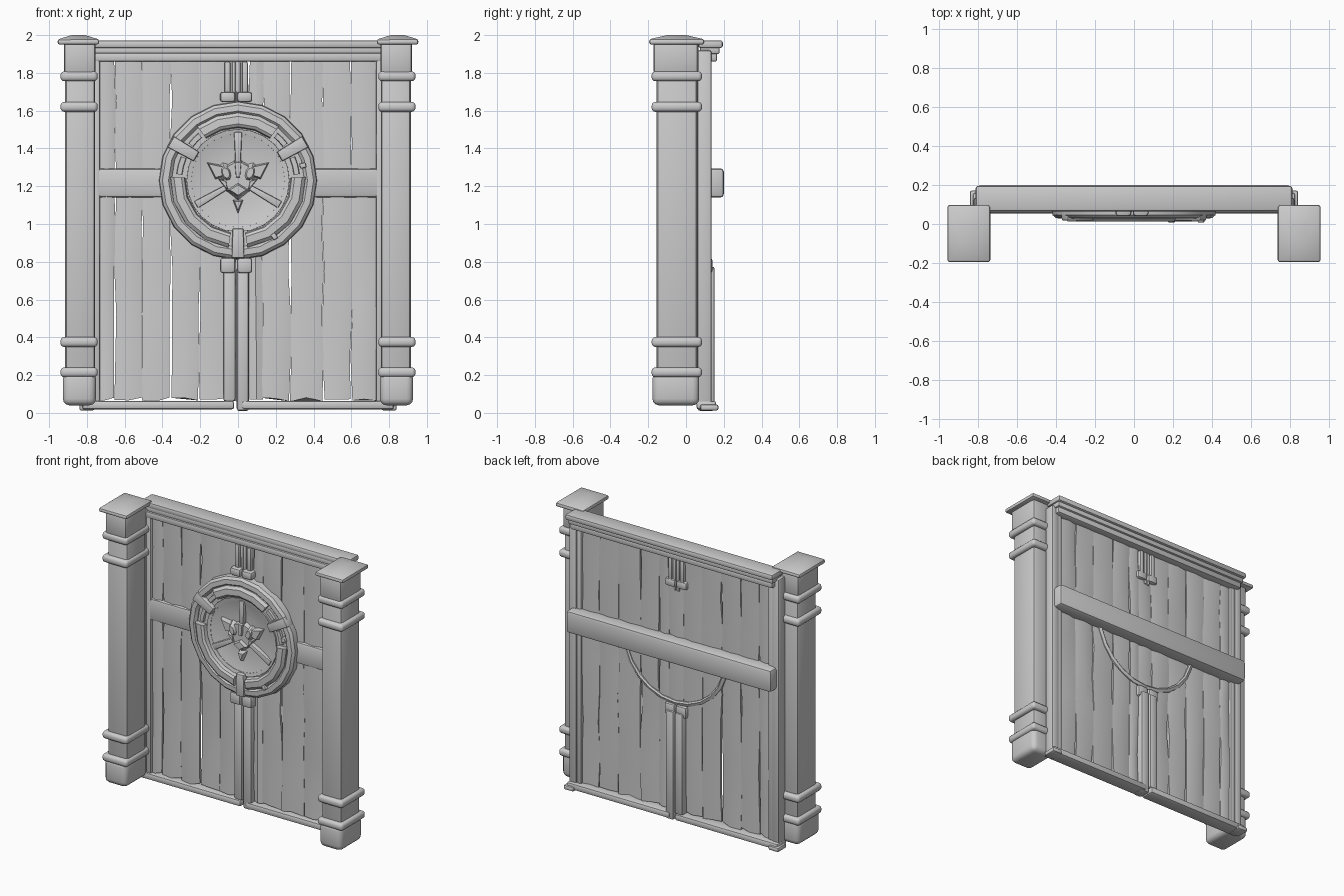
import bpy, bmesh, random
from math import sin, cos, radians
from mathutils import Vector

if "Cube" in bpy.data.objects:
    bpy.data.objects.remove(bpy.data.objects["Cube"])

random.seed(4)
CZ = 1.23  # height of the emblem centre


def finish(name, bm, bevel=0.0, segs=2):
    bmesh.ops.recalc_face_normals(bm, faces=bm.faces)
    if bevel:
        edges = [e for e in bm.edges if len(e.link_faces) == 2 and e.calc_face_angle(0) > 0.5]
        bmesh.ops.bevel(bm, geom=edges, offset=bevel, segments=segs, profile=0.5,
                        affect='EDGES', clamp_overlap=True)
    me = bpy.data.meshes.new(name)
    bm.to_mesh(me)
    bm.free()
    ob = bpy.data.objects.new(name, me)
    bpy.context.collection.objects.link(ob)
    return ob


def hull(name, pts, bevel=0.0, segs=2):
    bm = bmesh.new()
    for p in pts:
        bm.verts.new(p)
    bmesh.ops.convex_hull(bm, input=bm.verts[:])
    bmesh.ops.dissolve_limit(bm, angle_limit=0.02, verts=bm.verts[:], edges=bm.edges[:])
    return finish(name, bm, bevel, segs)


def box(name, x, y, z, bevel=0.01, segs=2):
    return hull(name, [(a, b, c) for a in x for b in y for c in z], bevel, segs)


def prism(name, pts, y0, y1, front=0.8, bevel=0.0):
    """Convex (x, z) outline, narrowed towards the front face y0."""
    cx = sum(p[0] for p in pts) / len(pts)
    cz = sum(p[1] for p in pts) / len(pts)
    v = [(x, y1, z) for x, z in pts]
    v += [(cx + (x - cx) * front, y0, cz + (z - cz) * front) for x, z in pts]
    return hull(name, v, bevel)


def arc(name, a0, a1, profile, n, bevel=0.0):
    """Sweep a closed (radius, y) profile from angle a0 to a1 in the front plane."""
    bm = bmesh.new()
    full = a1 - a0 >= 360
    rows = []
    for i in range(n if full else n + 1):
        a = radians(a0 + (a1 - a0) * i / n)
        rows.append([bm.verts.new((r * cos(a), y, CZ + r * sin(a))) for r, y in profile])
    k = len(profile)
    pairs = list(zip(rows, rows[1:])) + ([(rows[-1], rows[0])] if full else [])
    for p, q in pairs:
        for j in range(k):
            bm.faces.new((p[j], p[(j + 1) % k], q[(j + 1) % k], q[j]))
    if not full:
        bm.faces.new(rows[0])
        bm.faces.new(rows[-1])
    return finish(name, bm, bevel)


def radial(name, angle, r0, r1, w0, w1, y0, y1, bevel=0.005):
    """Tapered bar pointing outwards from the emblem centre."""
    d = Vector((cos(radians(angle)), sin(radians(angle))))
    t = Vector((-d.y, d.x))
    pts = [d * r + t * w * s for r, w in ((r0, w0), (r1, w1)) for s in (-1, 1)]
    return prism(name, [(p.x, CZ + p.y) for p in pts], y0, y1, 0.93, bevel)


def plank(name, x0, x1, z0, z1, rows=8):
    """Worn board with wandering edges and a slight warp."""
    bm = bmesh.new()
    rings = []
    for i in range(rows + 1):
        z = z0 + (z1 - z0) * i / rows
        j = lambda s: random.uniform(-s, s)
        l, r = x0 + 0.002 + j(0.007), x1 - 0.002 + j(0.007)
        f0, f1 = 0.086 + j(0.006), 0.086 + j(0.006)
        m = (l + r) / 2
        dz = [j(0.012) if i == 0 else 0 for _ in range(3)]
        co = [(l, f0 + 0.006, z + dz[0]), (m, min(f0, f1) - 0.004, z + dz[1]),
              (r, f1 + 0.006, z + dz[2]), (r, f1 + 0.024, z + dz[2]),
              (m, 0.118 + j(0.003), z + dz[1]), (l, f0 + 0.024, z + dz[0])]
        rings.append([bm.verts.new(c) for c in co])
    for p, q in zip(rings, rings[1:]):
        for k in range(6):
            bm.faces.new((p[k], p[(k + 1) % 6], q[(k + 1) % 6], q[k]))
    bm.faces.new(rings[0])
    bm.faces.new(rings[-1])
    return finish(name, bm)


# Gate posts with foot, head, bands and cap
for side, s in (("left", -1), ("right", 1)):
    def X(a, b):
        return (s * a, s * b)
    box(side + "_post", X(0.757, 0.915), (-0.155, 0.06), (0.1, 1.9), 0.02)
    box(side + "_post_foot", X(0.752, 0.927), (-0.178, 0.07), (0.04, 0.215), 0.035, 3)
    box(side + "_post_head", X(0.755, 0.922), (-0.172, 0.065), (1.79, 1.97), 0.02)
    for i, z in enumerate((0.215, 0.375, 1.62, 1.782)):
        box(f"{side}_post_band_{i}", X(0.743, 0.94), (-0.182, 0.085),
            (z - 0.026, z + 0.026), 0.02, 3)
    cap = [(s * x, y, z) for x in (0.735, 0.955) for y in (-0.195, 0.097) for z in (1.95, 1.978)]
    cap += [(s * x, y, 2.0) for x in (0.81, 0.88) for y in (-0.1, 0.0)]
    hull(side + "_post_cap", cap, 0.012)

    # Door stile and thin inner strip
    box(side + "_stile", X(0.762, 0.82), (0.06, 0.135), (0.015, 1.92), 0.012)
    box(side + "_stile_strip", X(0.73, 0.768), (0.068, 0.128), (0.03, 1.9), 0.01)
    # Bottom rail, one piece per leaf
    box(side + "_bottom_rail", X(0.02, 0.825), (0.055, 0.16), (0.018, 0.064), 0.014)
    box(side + "_rail_end", X(0.76, 0.84), (0.075, 0.172), (0.012, 0.045), 0.012)

# Layered lintel
box("lintel_lower", (-0.79, 0.79), (0.065, 0.165), (1.86, 1.905), 0.01)
box("lintel_middle", (-0.8, 0.8), (0.075, 0.178), (1.9, 1.94), 0.01)
box("lintel_upper", (-0.81, 0.81), (0.065, 0.195), (1.932, 1.972), 0.012)

# Planks
edges = (-0.74, -0.65, -0.505, -0.355, -0.205, -0.055, 0.055, 0.13, 0.275, 0.45, 0.6, 0.735)
for i, (a, b) in enumerate(zip(edges, edges[1:])):
    plank(f"plank_{i}", a, b, 0.07, 1.88)

# Cross bar, proud at the back
box("cross_bar", (-0.8, 0.8), (0.07, 0.2), (1.14, 1.295), 0.018)

# Meeting strips, upper rods and their clasps
for side, s in (("left", -1), ("right", 1)):
    c = -0.01
    def X(a, b):
        return (c + s * a, c + s * b)
    box(side + "_meeting_strip", X(0.003, 0.068), (0.062, 0.152), (0.06 if s < 0 else 0.01, 0.775), 0.014)
    box(side + "_upper_rod", X(0.03, 0.062), (0.066, 0.13), (1.67, 1.86), 0.01)
    box(side + "_inner_rod", X(0.003, 0.022), (0.074, 0.124), (1.62, 1.86), 0.006)
    box(side + "_lower_clasp", X(0.004, 0.085), (0.04, 0.14), (0.74, 0.822), 0.015)
    box(side + "_upper_clasp", X(0.004, 0.085), (0.04, 0.135), (1.645, 1.7), 0.015)

# Emblem rings
arc("outer_ring", 0, 360, [(0.35, 0.09), (0.352, 0.045), (0.368, 0.028), (0.4, 0.03),
                           (0.416, 0.045), (0.42, 0.09)], 20)
arc("back_ring", 180, 360, [(0.385, 0.085), (0.385, 0.122), (0.395, 0.13), (0.415, 0.122),
                            (0.415, 0.085)], 12)
arc("ring_bed", 0, 360, [(0.255, 0.09), (0.255, 0.05), (0.355, 0.05), (0.355, 0.09)], 24)
arc("inner_rim", 0, 360, [(0.245, 0.09), (0.248, 0.045), (0.272, 0.04), (0.275, 0.09)], 24)
for i, (a, b) in enumerate(((53, 127), (177, 262), (278, 363))):
    arc(f"raised_arc_{i}", a, b, [(0.275, 0.07), (0.285, 0.022), (0.3, 0.012),
                                  (0.34, 0.014), (0.358, 0.03), (0.36, 0.07)], 4)
for i, a in enumerate((30, 150, 270)):
    radial(f"ring_clamp_{i}", a, 0.25, 0.415, 0.03, 0.035, 0.018, 0.08)
for i, (a, b) in enumerate(((6, 23), (37, 50), (130, 143), (157, 174))):
    arc(f"ring_inset_{i}", a, b, [(0.295, 0.06), (0.3, 0.034), (0.325, 0.034), (0.33, 0.06)], 2)
# Rivets on the outer ring
for i, a in enumerate((13, 303)):
    radial(f"ring_rivet_{i}", a, 0.335, 0.37, 0.014, 0.014, 0.008, 0.05)

# Dished plate with spokes
arc("dish", 0, 360, [(0.01, 0.068), (0.13, 0.066), (0.21, 0.058), (0.26, 0.044),
                     (0.26, 0.088), (0.01, 0.088)], 24)
for i, a in enumerate((90, 210, 330)):
    radial(f"spoke_{i}", a, 0.07, 0.262, 0.014, 0.022, 0.036, 0.08)

# Beast mask
prism("mask_face", [(-0.1, 1.26), (-0.07, 1.31), (-0.025, 1.335), (0.025, 1.335), (0.07, 1.31),
                    (0.1, 1.26), (0.06, 1.17), (0, 1.12), (-0.06, 1.17)], 0.036, 0.08, 0.85)
prism("mask_brow", [(-0.02, 1.335), (0.02, 1.335), (0.012, 1.24), (-0.012, 1.24)], 0.02, 0.06, 0.8)
prism("mask_nose", [(-0.07, 1.18), (0, 1.225), (0.07, 1.18), (0, 1.135)], 0.012, 0.06, 0.6)
prism("mask_chin", [(-0.03, 1.13), (0.03, 1.13), (0, 1.05)], 0.025, 0.075, 0.6)
for side, s in (("left", -1), ("right", 1)):
    prism(side + "_ear", [(s * 0.17, 1.33), (s * 0.075, 1.31), (s * 0.07, 1.25),
                          (s * 0.12, 1.235)], 0.03, 0.075, 0.75)
    prism(side + "_cheek", [(s * 0.11, 1.245), (s * 0.06, 1.23), (s * 0.05, 1.17)], 0.026, 0.07, 0.7)
    eye = [(s * (0.064 + 0.036 * cos(t) + 0.012 * sin(t)), 1.27 + 0.055 * sin(t))
           for t in (radians(40 * k) for k in range(9))]
    prism(side + "_eye", eye, 0.018, 0.06, 0.5)

# Smooth shading with kept edges
for ob in bpy.context.collection.objects:
    ob.select_set(True)
    bpy.context.view_layer.objects.active = ob
bpy.ops.object.shade_smooth_by_angle(angle=radians(35))
